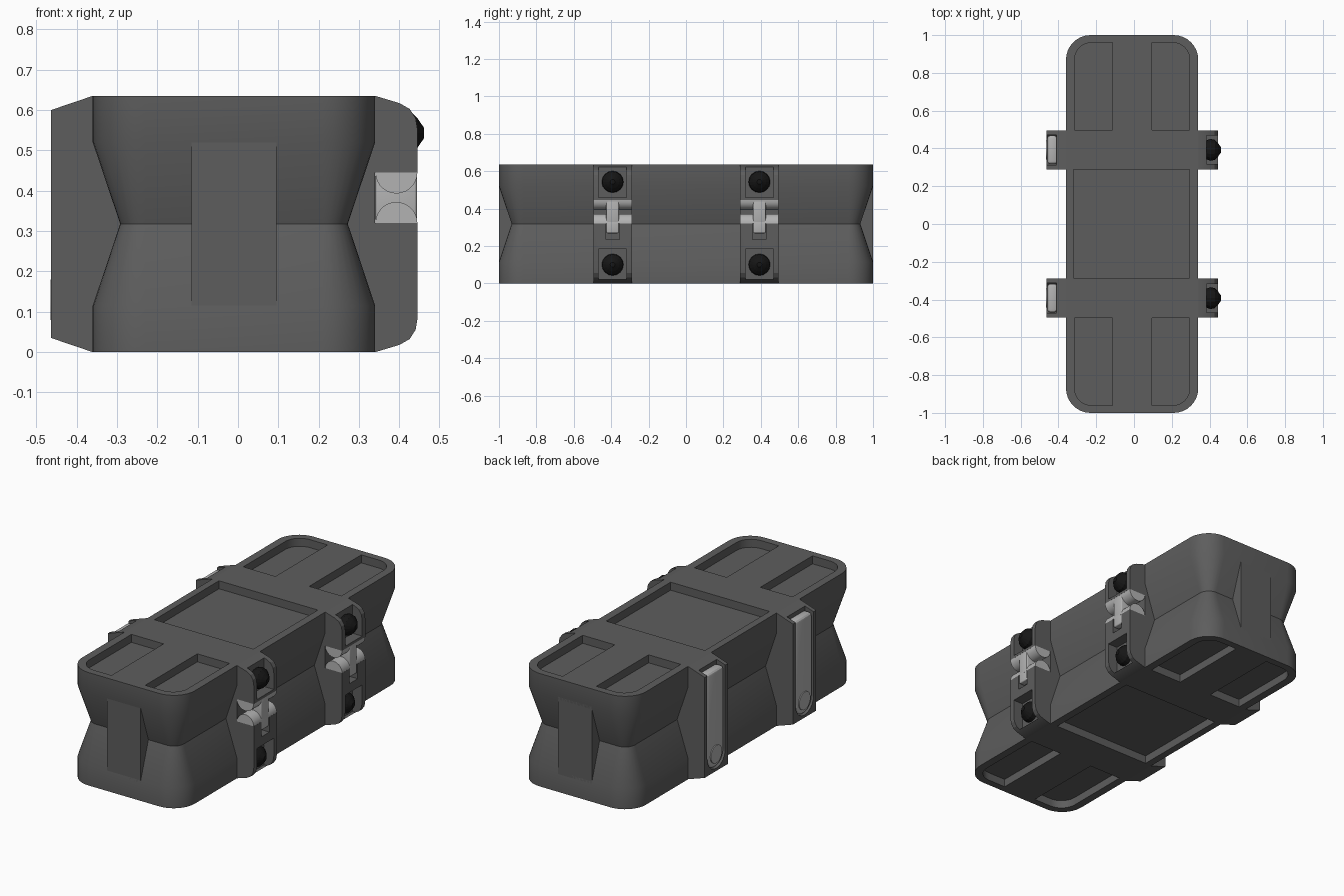
import bpy, bmesh
from math import sin, cos, pi, radians

if "Cube" in bpy.data.objects:
    bpy.data.objects.remove(bpy.data.objects["Cube"])

def material(name, v):
    m = bpy.data.materials.new(name)
    m.diffuse_color = (v, v, v, 1)
    m.use_nodes = True
    m.node_tree.nodes["Principled BSDF"].inputs["Base Color"].default_value = m.diffuse_color
    return m

DARK, SILVER, BLACK = material("dark_grey", 0.11), material("silver", 0.45), material("black", 0.008)
CX = -0.01  # body centre line

def finish(name, bm, mat):
    bmesh.ops.recalc_face_normals(bm, faces=bm.faces)
    me = bpy.data.meshes.new(name)
    bm.to_mesh(me)
    bm.free()
    ob = bpy.data.objects.new(name, me)
    bpy.context.collection.objects.link(ob)
    me.materials.append(mat)
    return ob

def loft(name, rings, mat=DARK):
    bm = bmesh.new()
    vs = [[bm.verts.new(p) for p in r] for r in rings]
    n = len(vs[0])
    for a, b in zip(vs, vs[1:]):
        for i in range(n):
            bm.faces.new((a[i], a[(i + 1) % n], b[(i + 1) % n], b[i]))
    bm.faces.new(vs[0])
    bm.faces.new(vs[-1])
    return finish(name, bm, mat)

def prism(name, pts, axis, a, b, mat=DARK):
    place = {'x': lambda p, t: (t, p[0], p[1]),
             'y': lambda p, t: (p[0], t, p[1]),
             'z': lambda p, t: (p[0], p[1], t)}[axis]
    return loft(name, [[place(p, t) for p in pts] for t in (a, b)], mat)

def box(name, x, y, z, mat=DARK):
    return prism(name, [(x[0], y[0]), (x[1], y[0]), (x[1], y[1]), (x[0], y[1])], 'z', *z, mat)

def arc(cx, cy, r, a0, a1, n=8):
    return [(cx + r * cos(radians(a0 + (a1 - a0) * i / n)),
             cy + r * sin(radians(a0 + (a1 - a0) * i / n))) for i in range(n + 1)]

def rounded(hx, hy, r):
    pts = []
    for k, (sx, sy) in enumerate([(1, 1), (-1, 1), (-1, -1), (1, -1)]):
        pts += arc(CX + sx * (hx - r), sy * (hy - r), r, 90 * k, 90 * k + 90)
    return pts

def activate(ob):
    bpy.ops.object.select_all(action='DESELECT')
    ob.select_set(True)
    bpy.context.view_layer.objects.active = ob

def cut(ob, cutters):
    activate(ob)
    for c in cutters:
        m = ob.modifiers.new("cut", 'BOOLEAN')
        m.operation, m.solver, m.object = 'DIFFERENCE', 'EXACT', c
        bpy.ops.object.modifier_apply(modifier=m.name)
        bpy.data.objects.remove(c)

def smooth(ob):
    activate(ob)
    bpy.ops.object.shade_smooth_by_angle(angle=radians(20))

def bevel(ob, w):
    activate(ob)
    m = ob.modifiers.new("bevel", 'BEVEL')
    m.width, m.segments, m.limit_method = w, 3, 'ANGLE'
    bpy.ops.object.modifier_apply(modifier=m.name)

# Waisted case body
rings = []
for z, inset in [(0, 0), (0.115, 0), (0.318, 0.068), (0.52, 0), (0.635, 0)]:
    rings.append([(x, y, z) for x, y in rounded(0.35 - inset, 1 - inset, 0.13 - inset)])
body = loft("case_body", rings)

# Sunken panels on the top and the underside
panels = []
for z in [(-0.1, 0.045), (0.59, 0.8)]:
    panels.append(box("panel_cutter", (-0.32, 0.295), (-0.285, 0.288), z))
    for sx in (-1, 1):
        for sy in (-1, 1):
            pts = [(0.105, 0.497), (0.305, 0.497)] + arc(0.215, 0.87, 0.09, 0, 90) + [(0.105, 0.96)]
            panels.append(prism("panel_cutter", [(CX + sx * x, sy * y) for x, y in pts], 'z', *z))
cut(body, panels)
smooth(body)

# Upright rib on each end
for s, end in ((-1, "front"), (1, "back")):
    box(end + "_rib", (-0.115, 0.095), sorted((s * 0.92, s * 1.0)), (0.1, 0.535))

# Bracket bands with latches, knobs and straps
for yc, end in ((-0.3925, "front"), (0.3925, "back")):
    def span(h):
        return (yc - h, yc + h)

    # Right bracket: curved outer corners, notch for the latch
    low = [(0.34, 0), (0.40, 0.018), (0.425, 0.032), (0.44, 0.055), (0.445, 0.085)]
    high = [(x, 0.635 - z) for x, z in reversed(low)]
    prof = ([(0.24, 0.001)] + low + [(0.445, 0.32), (0.34, 0.32), (0.34, 0.445), (0.445, 0.445)]
            + high + [(0.24, 0.634)])
    right = prism(end + "_right_bracket", prof, 'y', *span(0.103))
    cut(right, [box("knob_cutter", (0.385, 0.6), span(0.075), (0.46, 0.622)),
                box("knob_cutter", (0.385, 0.6), span(0.075), (0.02, 0.185)),
                box("slot_cutter", (0.40, 0.6), span(0.036), (0.235, 0.33))])
    smooth(right)

    # Left bracket: chamfered, with a channel for the strap
    prof = [(-0.26, 0.001), (-0.36, 0), (-0.463, 0.035), (-0.463, 0.60), (-0.36, 0.635), (-0.26, 0.634)]
    left = prism(end + "_left_bracket", prof, 'y', *span(0.103))
    chan = [(yc + 0.08, 0.7), (yc - 0.08, 0.7)] + arc(yc, 0.13, 0.08, 180, 360, 12)
    cut(left, [prism("channel_cutter", chan, 'x', -0.6, -0.41)])
    smooth(left)

    # Strap with rounded lower end and round button
    pts = [(yc + 0.076, 0.60), (yc - 0.076, 0.60)] + arc(yc, 0.13, 0.076, 180, 360, 12)
    strap = prism(end + "_strap", pts, 'x', -0.460, -0.405, SILVER)
    bevel(strap, 0.018)
    smooth(strap)
    smooth(prism(end + "_strap_button", arc(yc, 0.13, 0.05, 0, 345, 23), 'x', -0.465, -0.45, SILVER))

    # Latch: two half-round bars joined by a stem
    smooth(prism(end + "_latch_upper_bar", arc(0.3925, 0.445, 0.052, 180, 360, 14), 'y', *span(0.103), SILVER))
    smooth(prism(end + "_latch_lower_bar", arc(0.3925, 0.32, 0.052, 0, 180, 14), 'y', *span(0.103), SILVER))
    stem = box(end + "_latch_stem", (0.34, 0.444), span(0.034), (0.321, 0.444), SILVER)
    bevel(stem, 0.008)
    smooth(stem)
    hook = box(end + "_latch_hook", (0.405, 0.444), span(0.034), (0.268, 0.34), SILVER)
    bevel(hook, 0.008)
    smooth(hook)

    # Faceted domed knobs
    for zc, x, pos in ((0.543, 0.403, "upper"), (0.10, 0.386, "lower")):
        dome = [[(x + dx, yc + r * cos(2 * pi * i / 16), zc + r * sin(2 * pi * i / 16)) for i in range(16)]
                for dx, r in [(-0.03, 0.045), (0, 0.058), (0.025, 0.053), (0.042, 0.036), (0.058, 0.013)]]
        loft(f"{end}_{pos}_knob", dome, BLACK)
